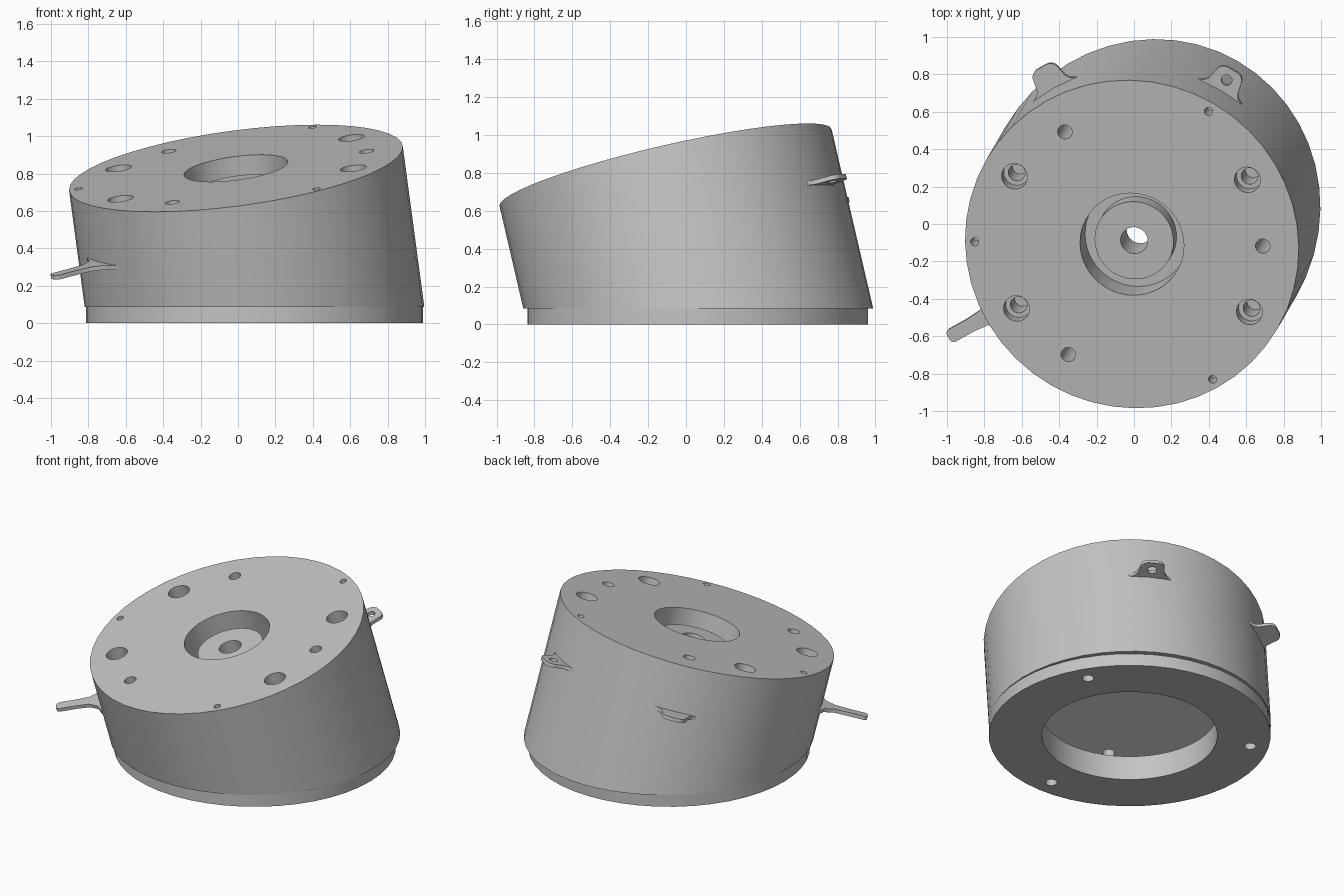
import bpy, bmesh
from math import radians, sin, cos, pi
from mathutils import Matrix

if "Cube" in bpy.data.objects:
    bpy.data.objects.remove(bpy.data.objects["Cube"])

# One plain grey metal
GREY = (0.55, 0.55, 0.55, 1)
metal = bpy.data.materials.new("grey metal")
metal.use_nodes = True
metal.diffuse_color = GREY
metal.node_tree.nodes["Principled BSDF"].inputs["Base Color"].default_value = GREY

# Frames: tilted (origin at the middle of the sloping top) and upright (base)
TILT = (Matrix.Translation((-0.011, -0.108, 0.828))
        @ Matrix.Rotation(radians(60), 4, 'Z') @ Matrix.Rotation(radians(-15), 4, 'Y'))
BASE = Matrix.Translation((0.088, 0.062, 0))
SEAM = 0.30
CEILING = 0.34
FLANGE = 0.085
FLOOR = 0.17


def finish(name, bm):
    bmesh.ops.recalc_face_normals(bm, faces=bm.faces)
    mesh = bpy.data.meshes.new(name)
    bm.to_mesh(mesh)
    bm.free()
    mesh.materials.append(metal)
    obj = bpy.data.objects.new(name, mesh)
    bpy.context.collection.objects.link(obj)
    return obj


def prism(name, points, z0, z1, frame, floor=None):
    """Extrude an outline from z0 to z1 in a frame, optionally cut off level."""
    bm = bmesh.new()
    face = bm.faces.new([bm.verts.new((x, y, z0)) for x, y in points])
    moved = bmesh.ops.extrude_face_region(bm, geom=[face])["geom"]
    bmesh.ops.translate(bm, vec=(0, 0, z1 - z0),
                        verts=[v for v in moved if isinstance(v, bmesh.types.BMVert)])
    bm.transform(frame)
    if floor is not None:
        bmesh.ops.bisect_plane(bm, geom=bm.verts[:] + bm.edges[:] + bm.faces[:],
                               plane_co=(0, 0, floor), plane_no=(0, 0, 1), clear_inner=True)
        bmesh.ops.holes_fill(bm, edges=[e for e in bm.edges if e.is_boundary])
    return finish(name, bm)


def circle(r, n=48, cx=0, cy=0):
    return [(cx + r * cos(2 * pi * i / n), cy + r * sin(2 * pi * i / n)) for i in range(n)]


def polar(r, deg):
    return r * cos(radians(deg)), r * sin(radians(deg))


def cut(obj, points, z0, z1, frame, floor=None):
    cutter = prism("cutter", points, z0, z1, frame, floor)
    cutter.hide_render = True
    mod = obj.modifiers.new("cut", 'BOOLEAN')
    mod.operation = 'DIFFERENCE'
    mod.solver = 'EXACT'
    mod.object = cutter
    bpy.context.view_layer.objects.active = obj
    bpy.ops.object.modifier_apply(modifier=mod.name)
    bpy.data.objects.remove(cutter)


def drill(obj, r, ring, deg, z0, z1, frame):
    cut(obj, circle(r, 24, *polar(ring, deg)), z0, z1, frame)


# Main parts
top_cap = prism("top_cap", circle(0.9), -SEAM, 0, TILT)
housing = prism("housing", circle(0.9), -1.4, -SEAM, TILT, FLANGE)
base_flange = prism("base_flange", circle(0.9), 0, FLANGE, BASE)

# Hollow inside and base opening
cut(housing, circle(0.81), -1.5, -CEILING, TILT, FLOOR)
cut(housing, circle(0.56), 0, FLOOR + 0.01, BASE)
cut(base_flange, circle(0.56), -0.1, 0.2, BASE)
for deg in (30, 150, 270):
    drill(base_flange, 0.038, 0.78, deg, -0.1, 0.07, BASE)

# Central recess with a raised boss and a through hole
cut(top_cap, circle(0.28), -0.21, 0.1, TILT)
central_boss = prism("central_boss", circle(0.213), -0.25, -0.09, TILT)
for part in (top_cap, central_boss, housing):
    cut(part, circle(0.073, 32), -0.45, 0.1, TILT)

# Counterbored blind screw holes
for deg in (-90, -30, 90, 150):
    drill(top_cap, 0.07, 0.725, deg, -0.09, 0.1, TILT)
    drill(top_cap, 0.045, 0.725, deg, -0.25, 0.1, TILT)

# Through holes and small pin holes
for deg in (60, 180, 300):
    for part in (top_cap, housing):
        drill(part, 0.039, 0.705, deg, -0.45, 0.1, TILT)
    drill(top_cap, 0.022, 0.848, deg + 60, -0.12, 0.1, TILT)


def tongue(half_profile, half_width, corner, end):
    """Symmetric outline pointing along +x with a round-cornered tip."""
    half = [(x, w) for w, x in half_profile]
    half += [(end - corner + corner * sin(a), half_width - corner + corner * cos(a))
             for a in (pi / 2 * i / 6 for i in range(7))]
    return [(x, -y) for x, y in half] + half[::-1]


# Two fixing lugs at the back and a lever at the front left, along the seam
LUG = tongue([(0.15, 0.84), (0.135, 0.89), (0.105, 0.905), (0.088, 0.93)], 0.078, 0.05, 1.03)
LEVER = tongue([(0.2, 0.84), (0.155, 0.89), (0.085, 0.92), (0.045, 0.98), (0.038, 1.06)],
               0.038, 0.025, 1.2)
parts = [top_cap, housing, base_flange, central_boss]
for name, shape, deg in (("left_lug", LUG, 0), ("right_lug", LUG, 60), ("lever", LEVER, 150)):
    frame = TILT @ Matrix.Rotation(radians(deg), 4, 'Z')
    part = prism(name, shape, -SEAM - 0.036, -SEAM - 0.012, frame)
    if shape is LUG:
        cut(part, circle(0.029, 24, 0.965), -0.5, 0, frame)
    parts.append(part)

# Smooth round walls, crisp edges
for obj in bpy.context.view_layer.objects:
    obj.select_set(obj in parts)
bpy.context.view_layer.objects.active = top_cap
bpy.ops.object.shade_smooth_by_angle(angle=radians(30))
